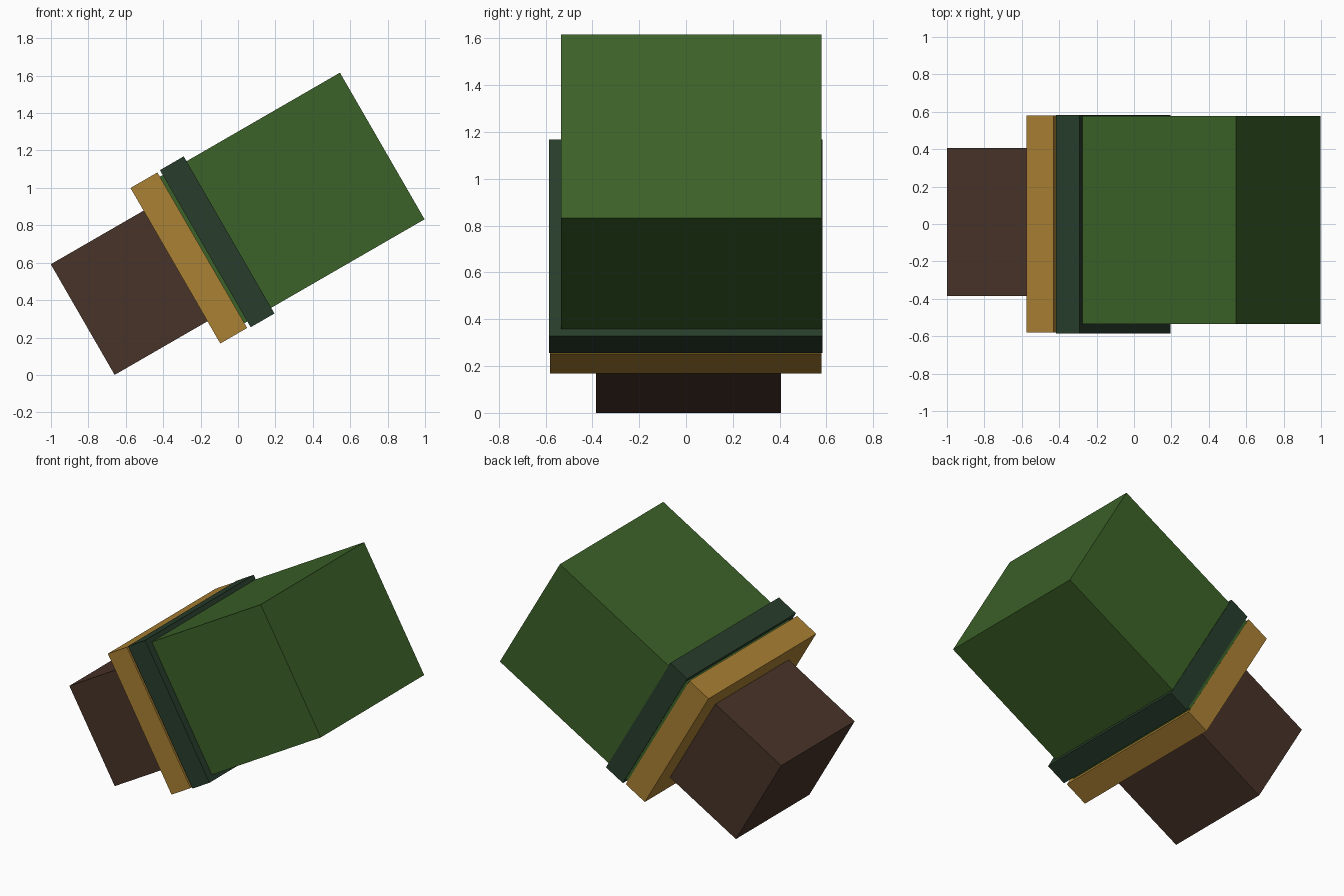
import bpy
import math
from mathutils import Matrix, Vector

if "Cube" in bpy.data.objects:
    bpy.data.objects.remove(bpy.data.objects["Cube"])

# The stacked blocks share one axis, tilted 30 degrees up towards +x
TILT = Matrix.Rotation(math.radians(-30), 4, 'Y')


def material(name, rgb):
    mat = bpy.data.materials.new(name)
    mat.diffuse_color = (*rgb, 1)
    mat.use_nodes = True
    mat.node_tree.nodes["Principled BSDF"].inputs["Base Color"].default_value = mat.diffuse_color
    return mat


def block(name, along, width, height, mat):
    """Box from (min, max) ranges along the tilted axis, across y, and upright."""
    ranges = (along, width, height)
    centre = Vector([(lo + hi) / 2 for lo, hi in ranges])
    size = [hi - lo for lo, hi in ranges]
    bpy.ops.mesh.primitive_cube_add(size=1)
    obj = bpy.context.object
    obj.name = name
    obj.data.transform(TILT @ Matrix.Translation(centre) @ Matrix.Diagonal((*size, 1)))
    obj.data.materials.append(mat)
    return obj


brown = material("dark brown", (0.066, 0.034, 0.022))
gold = material("ochre gold", (0.41, 0.22, 0.034))
dark = material("dark green", (0.021, 0.048, 0.025))
green = material("leaf green", (0.045, 0.122, 0.021))

# Handle end
block("brown_base", (-0.571, 0.10), (-0.385, 0.405), (0.33, 1.013), brown)
# Two collars
block("gold_collar", (0.002, 0.168), (-0.580, 0.579), (0.193, 1.153), gold)
block("dark_collar", (0.186, 0.333), (-0.586, 0.583), (0.187, 1.157), dark)
# Large body, running through the dark collar into the gold one
block("green_body", (0.06, 1.28), (-0.534, 0.5785), (0.222, 1.127), green)
